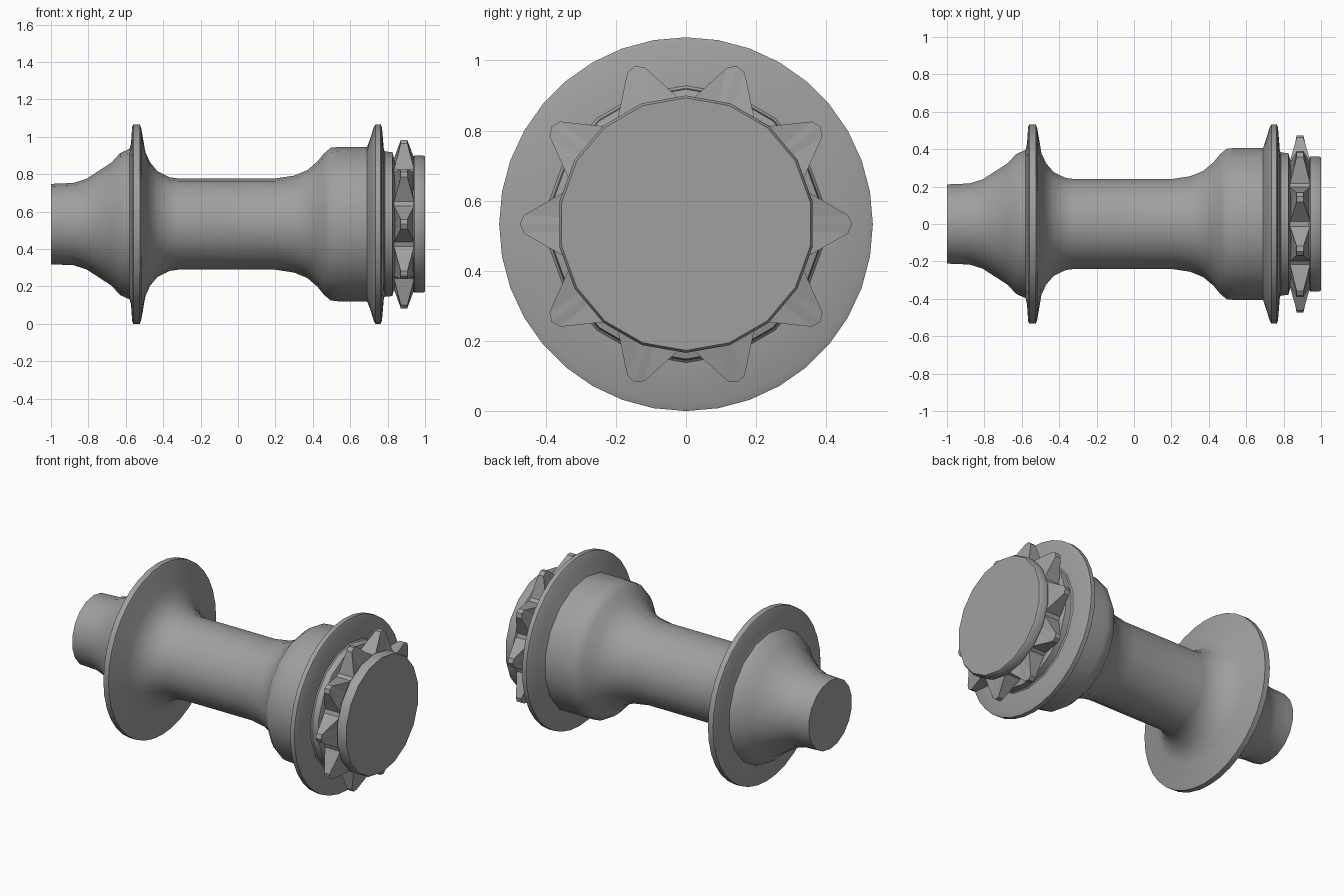
import bpy, bmesh
from math import sin, cos, pi, radians

if "Cube" in bpy.data.objects:
    bpy.data.objects.remove(bpy.data.objects["Cube"])

AXIS_Z = 0.533
grey = bpy.data.materials.new("metal grey")
grey.use_nodes = True
grey.diffuse_color = (0.35, 0.35, 0.35, 1)
grey.node_tree.nodes["Principled BSDF"].inputs["Base Color"].default_value = (0.35, 0.35, 0.35, 1)


def finish(name, bm, smooth):
    """Turn a bmesh into a named object on the hub axis."""
    bmesh.ops.recalc_face_normals(bm, faces=bm.faces)
    mesh = bpy.data.meshes.new(name)
    bm.to_mesh(mesh)
    bm.free()
    mesh.materials.append(grey)
    obj = bpy.data.objects.new(name, mesh)
    obj.location.z = AXIS_Z
    bpy.context.collection.objects.link(obj)
    if smooth:
        bpy.ops.object.select_all(action='DESELECT')
        obj.select_set(True)
        bpy.context.view_layer.objects.active = obj
        bpy.ops.object.shade_smooth_by_angle(angle=radians(smooth))


def skin(bm, rings):
    """Join successive rings of points and cap both ends."""
    loops = [[bm.verts.new(p) for p in ring] for ring in rings]
    n = len(loops[0])
    for a, b in zip(loops, loops[1:]):
        for i in range(n):
            j = (i + 1) % n
            bm.faces.new((a[i], a[j], b[j], b[i]))
    bm.faces.new(loops[0])
    bm.faces.new(loops[-1])


def ring(x, r, sides, coarse):
    """Circle round the x axis; coarse rings flatten every other corner."""
    pts = []
    for i in range(sides):
        t = 2 * pi * i / sides
        k = r * cos(2 * pi / sides) if coarse and i % 2 else r
        pts.append((x, k * sin(t), k * cos(t)))
    return pts


def lathe(name, profile, sides, fine_above=9, smooth=40):
    bm = bmesh.new()
    skin(bm, [ring(x, r, sides, sides > 20 and r < fine_above) for x, r in profile])
    finish(name, bm, smooth)


# Hub shell with both flanges
shell = [(-1, .215), (-.95, .217), (-.88, .22), (-.81, .242), (-.675, .33),
         (-.63, .38), (-.58, .402), (-.572, .43), (-.566, .52), (-.56, .533),
         (-.525, .533), (-.517, .51), (-.495, .385), (-.47, .33), (-.43, .282),
         (-.365, .25), (-.32, .244), (.2, .244), (.3, .259), (.37, .288),
         (.425, .335), (.46, .378), (.495, .408), (.54, .413), (.69, .413),
         (.705, .45), (.727, .52), (.735, .533), (.763, .533), (.77, .515),
         (.78, .395), (.787, .388), (.825, .385), (.832, .36), (.84, .33)]
lathe("hub_shell", shell, 36, fine_above=.42)

# Sprocket: wide valleys, teeth narrowing to thin tips
TEETH, MID = 10, .888
tooth = [(-16, .352, .054), (-3.2, .463, .018), (0, .474, .018),
         (3.2, .463, .018), (16, .352, .054)]
bm = bmesh.new()
outline = [(2 * pi * k / TEETH + radians(18 + a), r, w)
           for k in range(TEETH) for a, r, w in tooth]
inner, outer = [], []
for side in (-1, 1):
    outer.append([(MID + side * w, r * sin(t), r * cos(t)) for t, r, w in outline])
    inner.append([(MID + side * .054, .3 * sin(t), .3 * cos(t)) for t, r, w in outline])
skin(bm, [inner[0], outer[0], outer[1], inner[1]])
finish("sprocket", bm, 0)

# End cap
cap = [(.935, .34), (.938, .362), (.943, .367), (.99, .367), (1, .36)]
lathe("end_cap", cap, 18)
